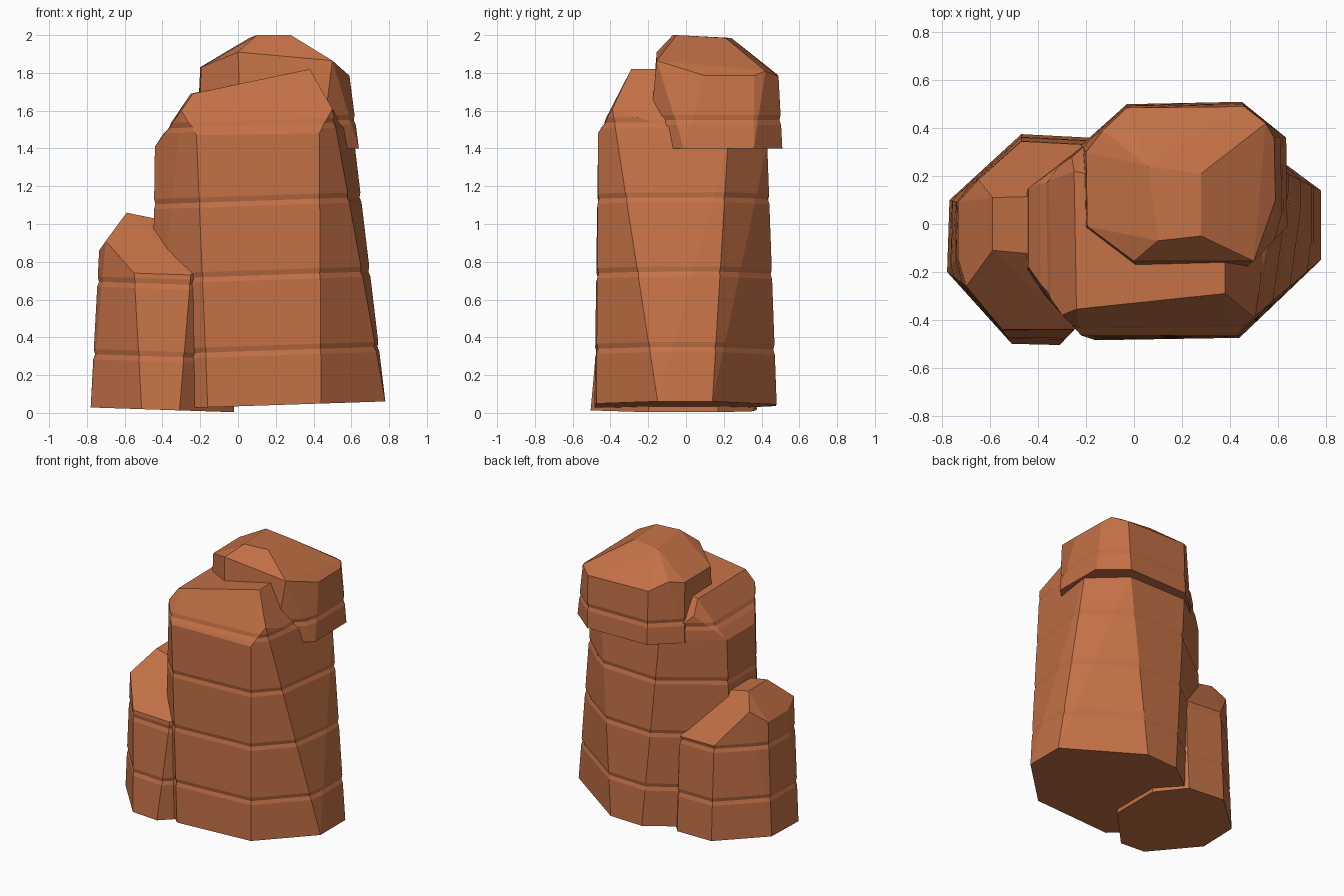
import bpy, bmesh
from mathutils import Vector

if "Cube" in bpy.data.objects:
    bpy.data.objects.remove(bpy.data.objects["Cube"])

stone = bpy.data.materials.new("terracotta_rock")
stone.use_nodes = True
color = (0.55, 0.165, 0.061, 1)
stone.diffuse_color = color
stone.node_tree.nodes["Principled BSDF"].inputs["Base Color"].default_value = color


def carve(bm, height, tilt, depth=0.008, half=0.027):
    """Cut a shallow horizontal groove around a rock."""
    normal = Vector((-tilt, 0, 1)).normalized()
    for offset in (-half, half, 0):
        cut = bmesh.ops.bisect_plane(
            bm, geom=bm.verts[:] + bm.edges[:] + bm.faces[:], dist=1e-5,
            plane_co=(0, 0, height + offset), plane_no=normal)["geom_cut"]
    ring = [v for v in cut if isinstance(v, bmesh.types.BMVert)]
    bm.normal_update()
    moves = []
    for v in ring:
        n = Vector((v.normal.x, v.normal.y, 0)).normalized()
        moves.append((v, n * depth))
    for v, move in moves:
        v.co -= move


def rock(name, base, base_z, tilt, crown, grooves):
    """Hull of a tilted base outline and chamfered crown corners."""
    bm = bmesh.new()
    for x, y in base:
        bm.verts.new((x, y, base_z + tilt * x))
    for p in crown:
        bm.verts.new(p)
    hull = bmesh.ops.convex_hull(bm, input=bm.verts[:])
    loose = {g for g in hull["geom_interior"] + hull["geom_unused"]
             if isinstance(g, bmesh.types.BMVert)}
    bmesh.ops.delete(bm, geom=list(loose), context='VERTS')
    bmesh.ops.dissolve_limit(bm, angle_limit=0.06, verts=bm.verts[:], edges=bm.edges[:])
    for height in grooves:
        carve(bm, height, tilt)
    bmesh.ops.recalc_face_normals(bm, faces=bm.faces[:])
    mesh = bpy.data.meshes.new(name)
    bm.to_mesh(mesh)
    bm.free()
    mesh.materials.append(stone)
    obj = bpy.data.objects.new(name, mesh)
    bpy.context.collection.objects.link(obj)


# Tall main pillar
rock("main_pillar",
     [(.78, .14), (.78, -.15), (.44, -.475), (-.16, -.485),
      (-.46, -.2), (-.46, .12), (.03, .475), (.28, .48)],
     .035, .033,
     [(-.22, -.465, 1.47), (.43, -.465, 1.48), (.5, -.39, 1.61), (.62, .22, 1.4),
      (.39, .43, 1.42), (-.08, .43, 1.42), (-.44, .15, 1.41), (-.44, -.18, 1.41),
      (-.3, -.38, 1.6), (-.26, .28, 1.59),
      (-.24, -.355, 1.69), (.38, -.29, 1.82), (.38, .1, 1.82), (-.25, .22, 1.69)],
     (.325, .725, 1.12, 1.52))

# Short side pillar
rock("side_pillar",
     [(-.78, -.2), (-.77, .1), (-.47, .375), (-.18, .36),
      (-.02, .17), (-.02, -.2), (-.31, -.505), (-.51, -.5)],
     .003, -.033,
     [(-.735, -.14, .86), (-.735, .09, .86), (-.7, -.26, .91), (-.65, .185, .95),
      (-.55, -.44, .74), (-.25, -.44, .73), (-.47, .345, .71), (-.18, .33, .7),
      (-.06, .15, .85), (-.06, -.18, .85),
      (-.59, -.11, 1.06), (-.59, .11, 1.06), (-.25, .12, .99), (-.25, -.14, .99)],
     (.285, .67))

# Cap boulder resting on the main pillar
rock("cap_boulder",
     [(.45, .51), (-.03, .5), (-.22, .33), (-.21, -.02),
      (.02, -.2), (.44, -.2), (.64, -.01), (.635, .36)],
     1.4, 0,
     [(.46, .49, 1.78), (-.03, .485, 1.79), (-.13, .39, 1.85), (-.2, .3, 1.83),
      (-.195, -.01, 1.83), (0, -.155, 1.91), (.5, -.155, 1.865), (.59, .1, 1.785),
      (.585, .36, 1.785), (.55, .42, 1.81),
      (.1, -.07, 2), (.28, -.05, 2), (.28, .21, 1.985), (.06, .24, 1.985)],
     (1.55,))
